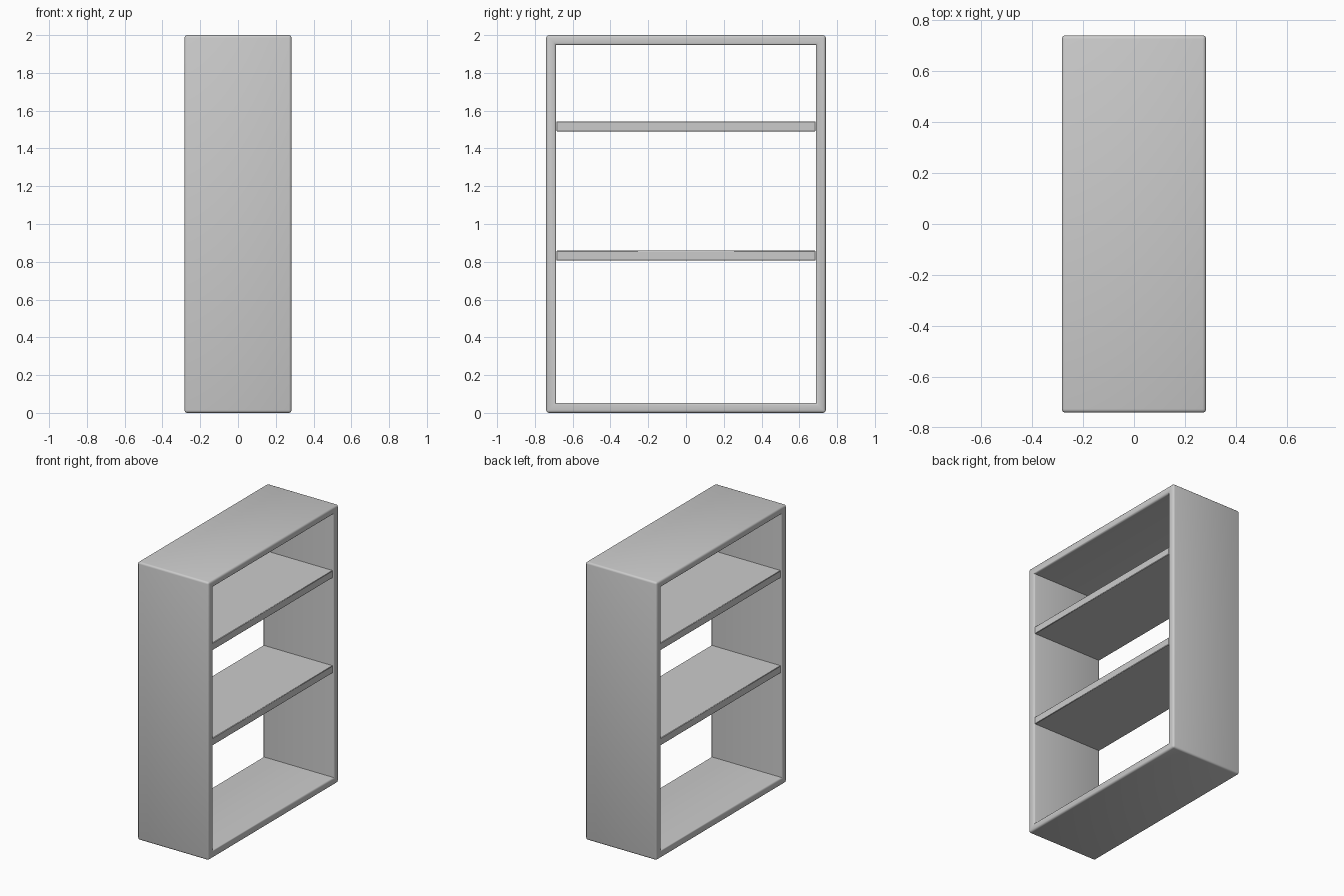
import bpy, bmesh

if "Cube" in bpy.data.objects:
    bpy.data.objects.remove(bpy.data.objects["Cube"])

HX, HY, H, T = 0.283, 0.74, 2.0, 0.053   # half depth, half width, height, board thickness


def finish(name, bm, radius, segments):
    """Round the convex edges, then smooth shade."""
    bmesh.ops.recalc_face_normals(bm, faces=bm.faces)
    edges = [e for e in bm.edges if e.calc_face_angle_signed() > 0.5]
    bmesh.ops.bevel(bm, geom=edges, offset=radius, segments=segments,
                    profile=0.5, affect='EDGES')
    mesh = bpy.data.meshes.new(name)
    bm.to_mesh(mesh)
    bm.free()
    obj = bpy.data.objects.new(name, mesh)
    bpy.context.collection.objects.link(obj)
    bpy.ops.object.select_all(action='DESELECT')
    obj.select_set(True)
    bpy.context.view_layer.objects.active = obj
    bpy.ops.object.shade_smooth_by_angle(angle=0.7)


def rectangle(bm, inset):
    y, z0, z1 = HY - inset, inset, H - inset
    return [bm.verts.new((-HX, *p)) for p in ((-y, z0), (y, z0), (y, z1), (-y, z1))]


# Open outer frame: a rectangular ring extruded through the depth
bm = bmesh.new()
outer, inner = rectangle(bm, 0), rectangle(bm, T)
ring = [bm.faces.new((outer[i], outer[(i + 1) % 4], inner[(i + 1) % 4], inner[i]))
        for i in range(4)]
ext = bmesh.ops.extrude_face_region(bm, geom=ring, use_keep_orig=True)
bmesh.ops.translate(bm, vec=(2 * HX, 0, 0),
                    verts=[g for g in ext["geom"] if isinstance(g, bmesh.types.BMVert)])
finish("outer_frame", bm, 0.014, 3)

# Two shelves spanning the frame
for name, z in (("lower_shelf", 0.832), ("upper_shelf", 1.517)):
    bm = bmesh.new()
    bmesh.ops.create_cube(bm, size=1)
    bmesh.ops.scale(bm, vec=(2 * HX - 0.014, 2 * (HY - T) - 0.003, T), verts=bm.verts)
    bmesh.ops.translate(bm, vec=(0, 0, z), verts=bm.verts)
    finish(name, bm, 0.003, 1)
